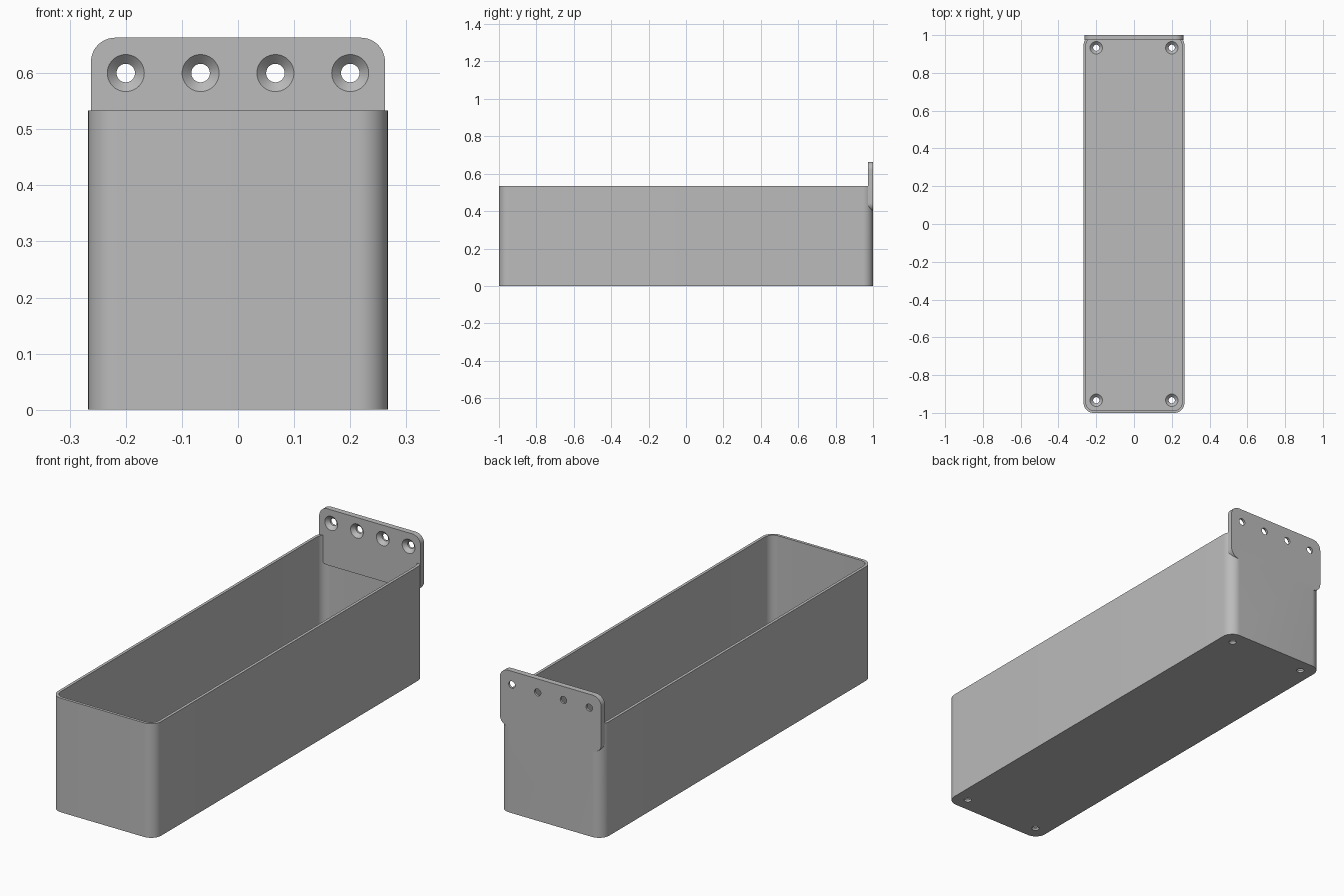
import bpy, bmesh, math
from mathutils import Matrix, Vector

WALL = 0.0133
THICK = 2 * WALL
HALF_W, HALF_L, HEIGHT = 0.267, 1.0, 0.533

cube = bpy.data.objects.get("Cube")
if cube:
    bpy.data.objects.remove(cube, do_unlink=True)

grey = bpy.data.materials.new("plain_grey")
grey.use_nodes = True
grey.diffuse_color = (0.5, 0.5, 0.5, 1)
grey.node_tree.nodes["Principled BSDF"].inputs["Base Color"].default_value = (0.5, 0.5, 0.5, 1)


def finish(name, bm):
    bmesh.ops.recalc_face_normals(bm, faces=bm.faces)
    mesh = bpy.data.meshes.new(name)
    bm.to_mesh(mesh)
    bm.free()
    mesh.materials.append(grey)
    obj = bpy.data.objects.new(name, mesh)
    bpy.context.collection.objects.link(obj)
    return obj


def rounded_block(name, half_a, half_b, radius, depth, matrix, steps=12):
    """Rounded rectangle in local XY, extruded along local +Z."""
    bm = bmesh.new()
    verts = []
    for quarter, (sa, sb) in enumerate([(1, 1), (-1, 1), (-1, -1), (1, -1)]):
        for i in range(steps + 1):
            t = math.pi / 2 * (quarter + i / steps)
            verts.append(bm.verts.new((sa * (half_a - radius) + radius * math.cos(t),
                                       sb * (half_b - radius) + radius * math.sin(t), 0)))
    face = bm.faces.new(verts)
    out = bmesh.ops.extrude_face_region(bm, geom=[face])
    top = [v for v in out["geom"] if isinstance(v, bmesh.types.BMVert)]
    bmesh.ops.translate(bm, verts=top, vec=(0, 0, depth))
    bm.transform(matrix)
    return finish(name, bm)


def screw_cutter(name, matrix, segments=40):
    """Countersunk screw shape: wide mouth at local z = 0, shaft going down."""
    profile = [(0.033, 0.01), (0.033, 0), (0.0165, -0.0165), (0.0165, -0.05)]
    bm = bmesh.new()
    rings = [[bm.verts.new((r * math.cos(math.tau * i / segments),
                            r * math.sin(math.tau * i / segments), z))
              for i in range(segments)] for r, z in profile]
    for low, high in zip(rings, rings[1:]):
        for i in range(segments):
            j = (i + 1) % segments
            bm.faces.new((low[i], low[j], high[j], high[i]))
    bm.faces.new(rings[0])
    bm.faces.new(rings[-1])
    bm.transform(matrix)
    return finish(name, bm)


def combine(target, tool, operation):
    mod = target.modifiers.new(operation.title(), 'BOOLEAN')
    mod.operation, mod.solver, mod.object = operation, 'EXACT', tool
    bpy.context.view_layer.objects.active = target
    bpy.ops.object.modifier_apply(modifier=mod.name)
    bpy.data.objects.remove(tool, do_unlink=True)


# Open tray with rounded vertical corners
tray = rounded_block("tray", HALF_W, HALF_L, 0.053, HEIGHT, Matrix())
cavity = rounded_block("cavity_cutter", HALF_W - WALL, HALF_L - WALL, 0.04, HEIGHT,
                       Matrix.Translation((0, 0, THICK)))
combine(tray, cavity, 'DIFFERENCE')

# Upright mounting plate fused into the back wall
facing_front = Matrix.Rotation(math.pi / 2, 4, 'X')
plate_low, plate_high = 0.4, 0.663
plate = rounded_block("mounting_plate", 0.262, (plate_high - plate_low) / 2, 0.043, THICK,
                      Matrix.Translation((0, HALF_L, (plate_low + plate_high) / 2)) @ facing_front)
combine(tray, plate, 'UNION')

# Countersunk holes along the plate
for i in range(4):
    place = Matrix.Translation((-0.2 + i * 0.4 / 3, HALF_L - THICK, 0.6))
    combine(tray, screw_cutter("plate_hole_cutter", place @ facing_front), 'DIFFERENCE')

# Countersunk holes in the floor corners
for x in (-0.2, 0.2):
    for y in (-0.933, 0.933):
        place = Matrix.Translation((x, y, THICK))
        combine(tray, screw_cutter("floor_hole_cutter", place), 'DIFFERENCE')

# Smooth curves, crisp edges
bpy.ops.object.select_all(action='DESELECT')
tray.select_set(True)
bpy.context.view_layer.objects.active = tray
bpy.ops.object.shade_smooth_by_angle(angle=math.radians(30))
